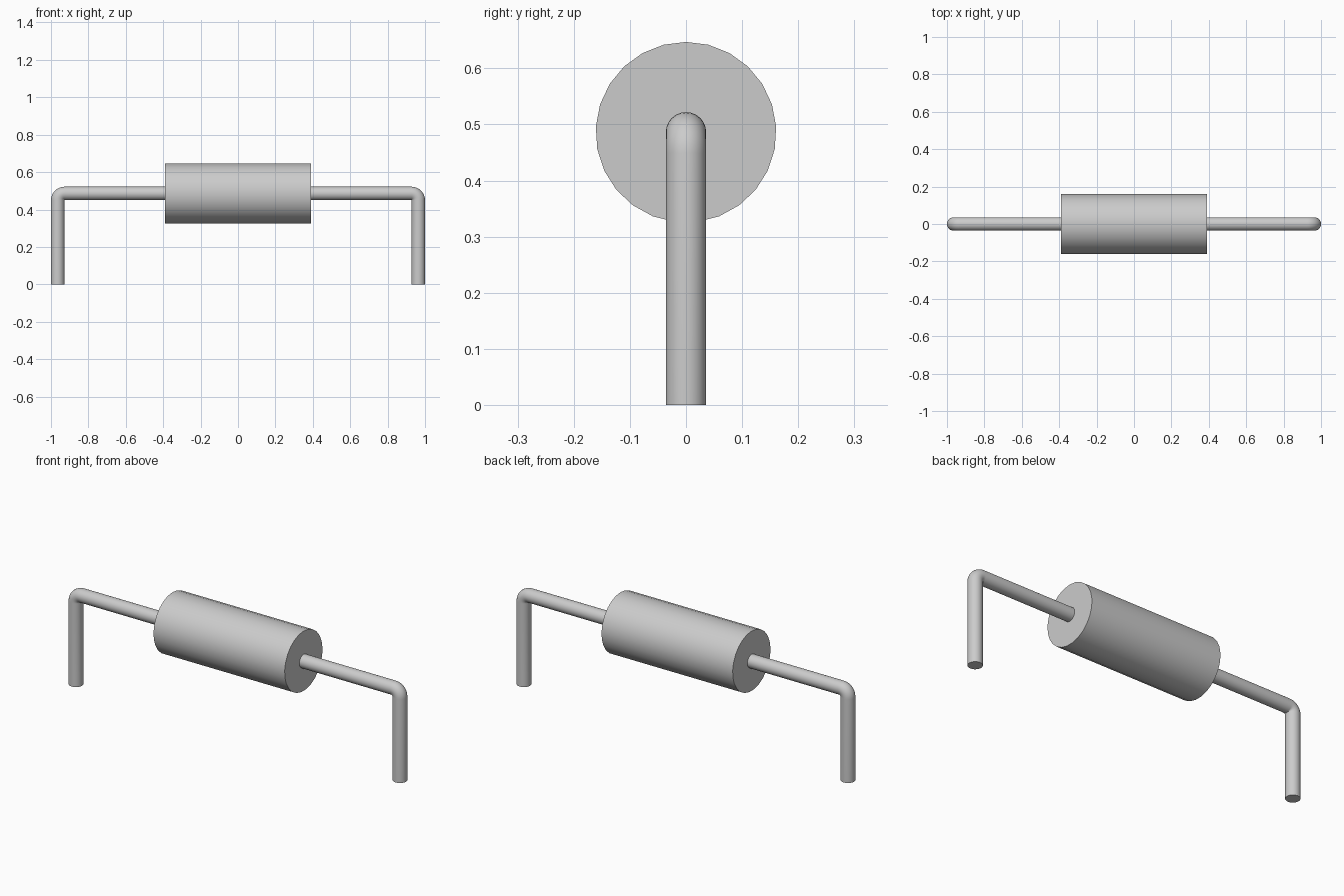
import bpy, bmesh
from math import cos, sin, pi, radians
from mathutils import Vector

cube = bpy.data.objects.get("Cube")
if cube:
    bpy.data.objects.remove(cube, do_unlink=True)

AXIS_Z = 0.486       # height of the component's axis
BODY_R, BODY_HALF = 0.161, 0.39
WIRE_R = 0.036
WIRE_X = 1 - WIRE_R  # centre line of each leg
BEND_R = 0.037

grey = bpy.data.materials.new("light_grey")
grey.use_nodes = True
colour = (0.6, 0.6, 0.6, 1)
grey.diffuse_color = colour
grey.node_tree.nodes["Principled BSDF"].inputs["Base Color"].default_value = colour


def sweep(name, path, radius, sides, start):
    """Capped round tube along (position, tangent) points in the xz plane."""
    bm = bmesh.new()
    rings = []
    across = Vector((0, 1, 0))
    for point, tangent in path:
        up = tangent.cross(across)
        ring = []
        for i in range(sides):
            a = start + 2 * pi * i / sides
            ring.append(bm.verts.new(point + radius * (cos(a) * across + sin(a) * up)))
        rings.append(ring)
    for r0, r1 in zip(rings, rings[1:]):
        for i in range(sides):
            j = (i + 1) % sides
            bm.faces.new((r0[i], r0[j], r1[j], r1[i]))
    bm.faces.new(rings[0])
    bm.faces.new(rings[-1])
    bmesh.ops.recalc_face_normals(bm, faces=bm.faces)
    mesh = bpy.data.meshes.new(name)
    bm.to_mesh(mesh)
    bm.free()
    mesh.materials.append(grey)
    obj = bpy.data.objects.new(name, mesh)
    bpy.context.collection.objects.link(obj)
    bpy.ops.object.select_all(action="DESELECT")
    obj.select_set(True)
    bpy.context.view_layer.objects.active = obj
    bpy.ops.object.shade_smooth_by_angle(angle=radians(35))
    return obj


# Cylindrical body with a flat facet on top
along = Vector((1, 0, 0))
sweep("body", [(Vector((x, 0, AXIS_Z)), along) for x in (-BODY_HALF, BODY_HALF)],
      BODY_R, 25, pi / 2)

# Bent wire leads, one per side
for side, name in ((1, "left_lead"), (-1, "right_lead")):
    path = [(Vector((side * (BODY_HALF - 0.01), 0, AXIS_Z)), Vector((side, 0, 0)))]
    for k in range(9):
        a = pi / 2 * k / 8
        point = Vector((side * (WIRE_X - BEND_R + BEND_R * sin(a)), 0,
                        AXIS_Z - BEND_R + BEND_R * cos(a)))
        path.append((point, Vector((side * cos(a), 0, -sin(a)))))
    path.append((Vector((side * WIRE_X, 0, 0)), Vector((0, 0, -1))))
    sweep(name, path, WIRE_R, 24, 0)
